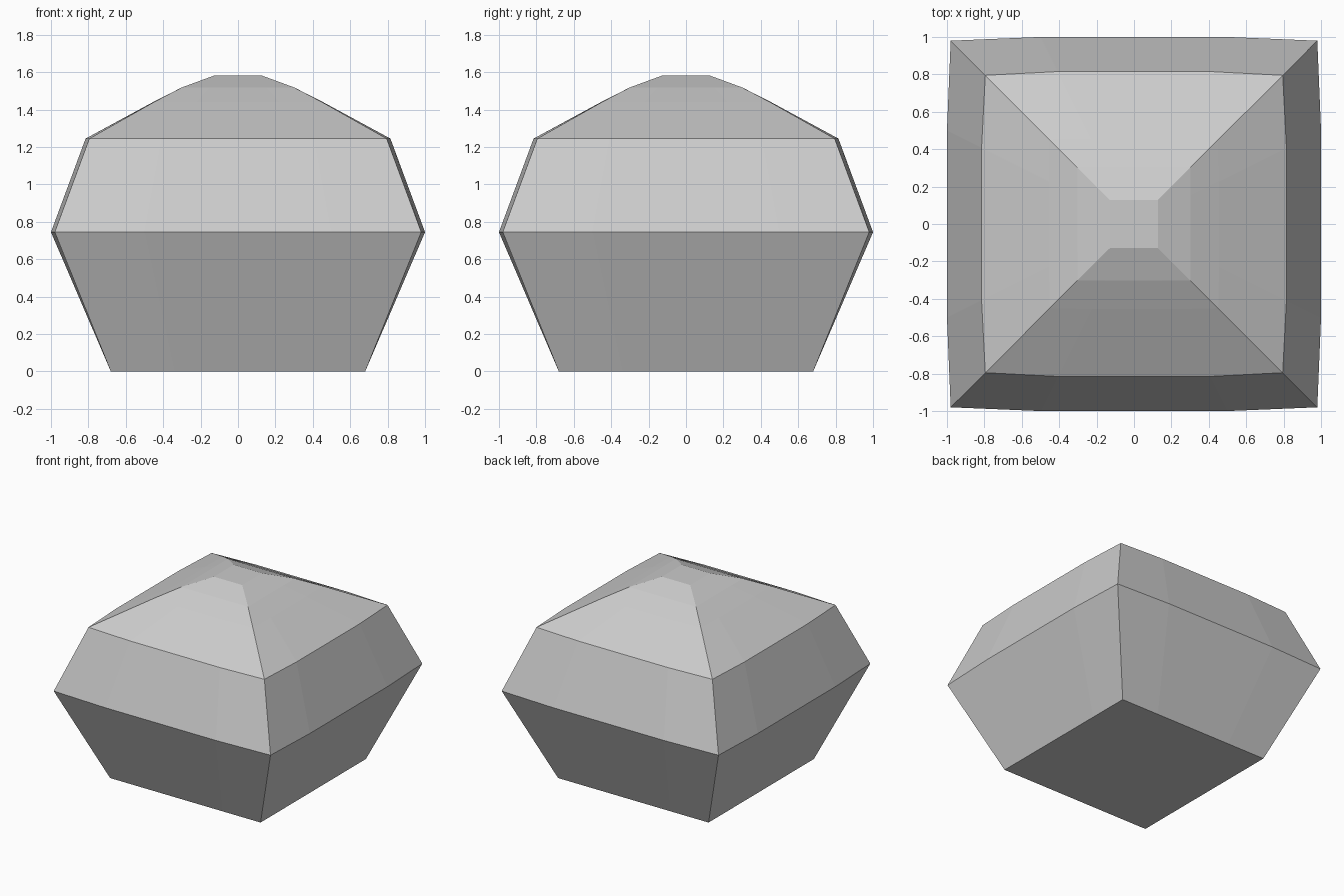
import bpy
import bmesh

if "Cube" in bpy.data.objects:
    bpy.data.objects.remove(bpy.data.objects["Cube"])

# Stacked squarish rings: (height, corner half-width, bulged side half-width)
RINGS = [
    (0.0, 0.68, 0.68),
    (0.745, 0.98, 1.0),
    (1.245, 0.795, 0.815),
    (1.44, 0.45, 0.455),
    (1.518, 0.302, 0.302),
    (1.582, 0.128, 0.128),
]


def ring_points(z, corner, side):
    """Square ring with two slightly bulged points along every side."""
    points = []
    x, y = 1, 0
    for _ in range(4):
        for along, out in ((-corner, corner), (-side / 2, side), (side / 2, side)):
            points.append((x * out - y * along, y * out + x * along, z))
        x, y = -y, x
    return points


# Faceted body
bm = bmesh.new()
rings = [[bm.verts.new(p) for p in ring_points(*r)] for r in RINGS]
count = len(rings[0])
for low, high in zip(rings, rings[1:]):
    for i in range(count):
        j = (i + 1) % count
        bm.faces.new((low[i], low[j], high[j], high[i]))

# Flat base and top
bm.faces.new(rings[0][::-1])
bm.faces.new(rings[-1])
bmesh.ops.recalc_face_normals(bm, faces=bm.faces)

mesh = bpy.data.meshes.new("faceted_body")
bm.to_mesh(mesh)
bm.free()
body = bpy.data.objects.new("faceted_body", mesh)
bpy.context.collection.objects.link(body)
